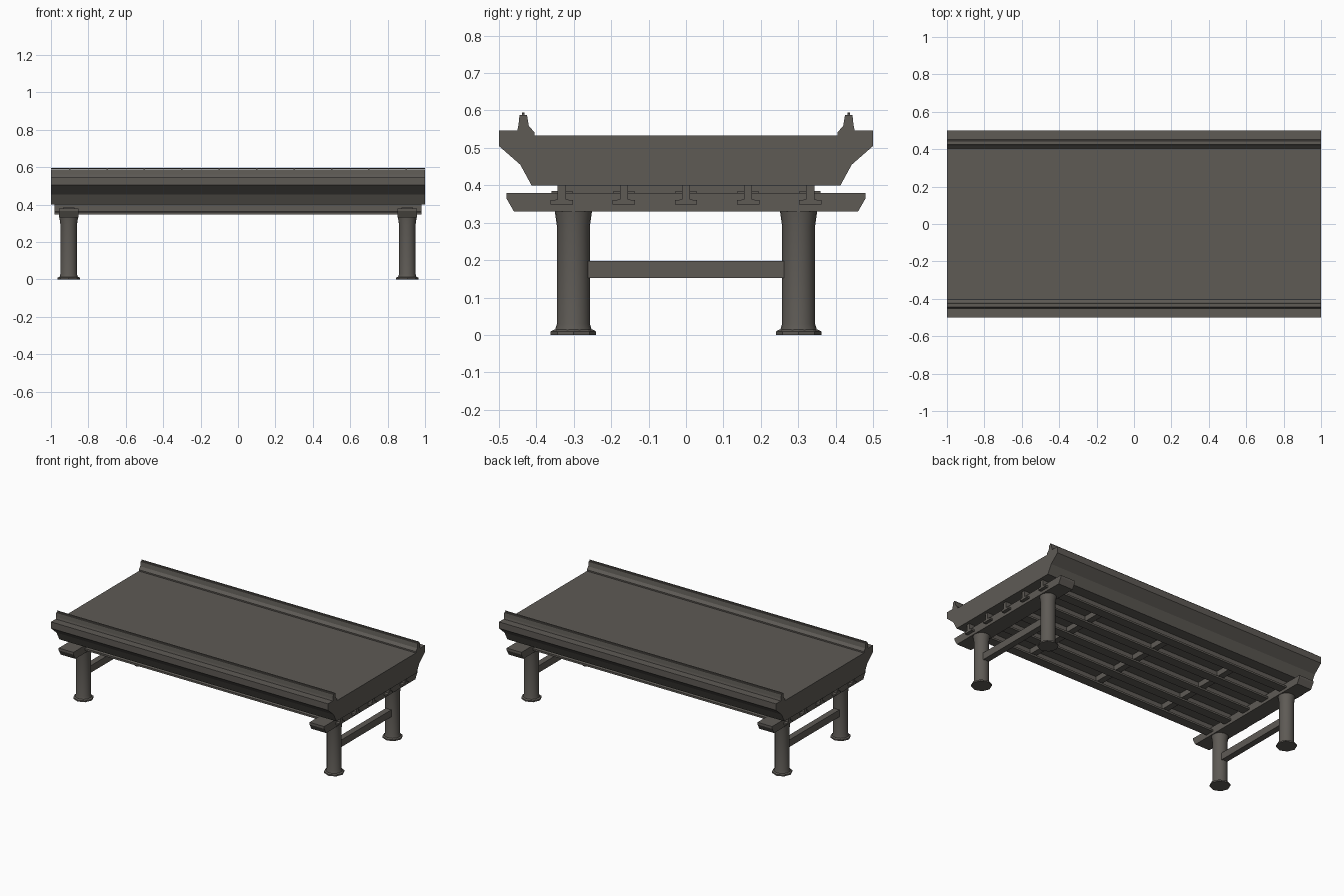
import bpy, bmesh, math

if "Cube" in bpy.data.objects:
    bpy.data.objects.remove(bpy.data.objects["Cube"])

mat = bpy.data.materials.new("weathered concrete")
mat.diffuse_color = (0.112, 0.103, 0.091, 1)
mat.use_nodes = True
mat.node_tree.nodes["Principled BSDF"].inputs["Base Color"].default_value = mat.diffuse_color


def finish(name, bm):
    bmesh.ops.recalc_face_normals(bm, faces=bm.faces)
    me = bpy.data.meshes.new(name)
    bm.to_mesh(me)
    bm.free()
    ob = bpy.data.objects.new(name, me)
    bpy.context.collection.objects.link(ob)
    me.materials.append(mat)
    return ob


def extrude_x(name, pts, x0, x1):
    """Closed (y, z) profile swept along x."""
    bm = bmesh.new()
    face = bm.faces.new([bm.verts.new((x0, y, z)) for y, z in pts])
    res = bmesh.ops.extrude_face_region(bm, geom=[face])
    verts = [g for g in res["geom"] if isinstance(g, bmesh.types.BMVert)]
    bmesh.ops.translate(bm, verts=verts, vec=(x1 - x0, 0, 0))
    return finish(name, bm)


def box(name, x0, x1, y0, y1, z0, z1):
    return extrude_x(name, [(y0, z0), (y1, z0), (y1, z1), (y0, z1)], x0, x1)


def lathe(name, cx, cy, rings, sides, turn=0.0):
    """Stack of (radius, z) rings with capped ends."""
    bm = bmesh.new()
    loops = [[bm.verts.new((cx + r * math.cos(turn + 2 * math.pi * i / sides),
                            cy + r * math.sin(turn + 2 * math.pi * i / sides), z))
              for i in range(sides)] for r, z in rings]
    for a, b in zip(loops, loops[1:]):
        for i in range(sides):
            j = (i + 1) % sides
            bm.faces.new((a[i], a[j], b[j], b[i]))
    bm.faces.new(loops[0][::-1])
    bm.faces.new(loops[-1])
    return finish(name, bm)


def mirrored(half):
    return half + [(-y, z) for y, z in reversed(half)]


# Deck slab with sloped, overhanging flanks
extrude_x("deck", mirrored([(0.413, 0.40), (0.443, 0.455), (0.50, 0.505),
                            (0.50, 0.533)]), -1, 1)

for s, side in ((-1, "front"), (1, "back")):
    # Edge kerb and parapet
    barrier = [(0.50, 0.53), (0.50, 0.547), (0.451, 0.547), (0.448, 0.56), (0.445, 0.588),
               (0.425, 0.588), (0.42, 0.558), (0.405, 0.542), (0.405, 0.53)]
    extrude_x(side + "_parapet", [(s * y, z) for y, z in barrier], -1, 1)
    # Thin top rail on little posts
    y = s * 0.435
    box(side + "_rail", -1, 1, y - 0.003, y + 0.003, 0.590, 0.595)
    for i in range(10):
        x = -0.9 + 0.2 * i
        box(side + "_rail_post", x - 0.004, x + 0.004, y - 0.003, y + 0.003, 0.586, 0.592)

# Girders: inverted T sections under the deck
girder_y = [-0.332 + 0.166 * i for i in range(5)]
for y in girder_y:
    sec = mirrored([(0.030, 0.348), (0.030, 0.360), (0.011, 0.362), (0.011, 0.402)])
    extrude_x("girder", [(y + a, z) for a, z in sec], -0.98, 0.98)

# Cross braces between girders
for x in (-0.5, 0.0, 0.5):
    for a, b in zip(girder_y, girder_y[1:]):
        box("cross_brace", x - 0.02, x + 0.02, a + 0.01, b - 0.01, 0.365, 0.402)

for sx, end in ((-1, "left"), (1, "right")):
    cx = sx * 0.905
    # Pier cap with slanted ends
    extrude_x(end + "_pier_cap", mirrored([(0.46, 0.33), (0.48, 0.365), (0.48, 0.38)]),
              cx - 0.053, cx + 0.053)
    # Bearing pads
    for y in girder_y:
        box(end + "_bearing", cx - 0.03, cx + 0.03, y - 0.028, y + 0.028, 0.375, 0.385)
    # Tie beam between the columns
    box(end + "_tie_beam", cx - 0.02, cx + 0.02, -0.28, 0.28, 0.152, 0.198)
    for sy in (-1, 1):
        cy = sy * 0.301
        # Column with flared head and octagonal foot
        col = lathe(end + "_column", cx, cy, [(0.050, 0.010), (0.044, 0.030), (0.044, 0.290),
                                              (0.050, 0.332)], 20)
        for p in col.data.polygons:
            p.use_smooth = len(p.vertices) == 4
        lathe(end + "_column_foot", cx, cy, [(0.061, 0.0), (0.061, 0.009), (0.052, 0.014)], 8)
